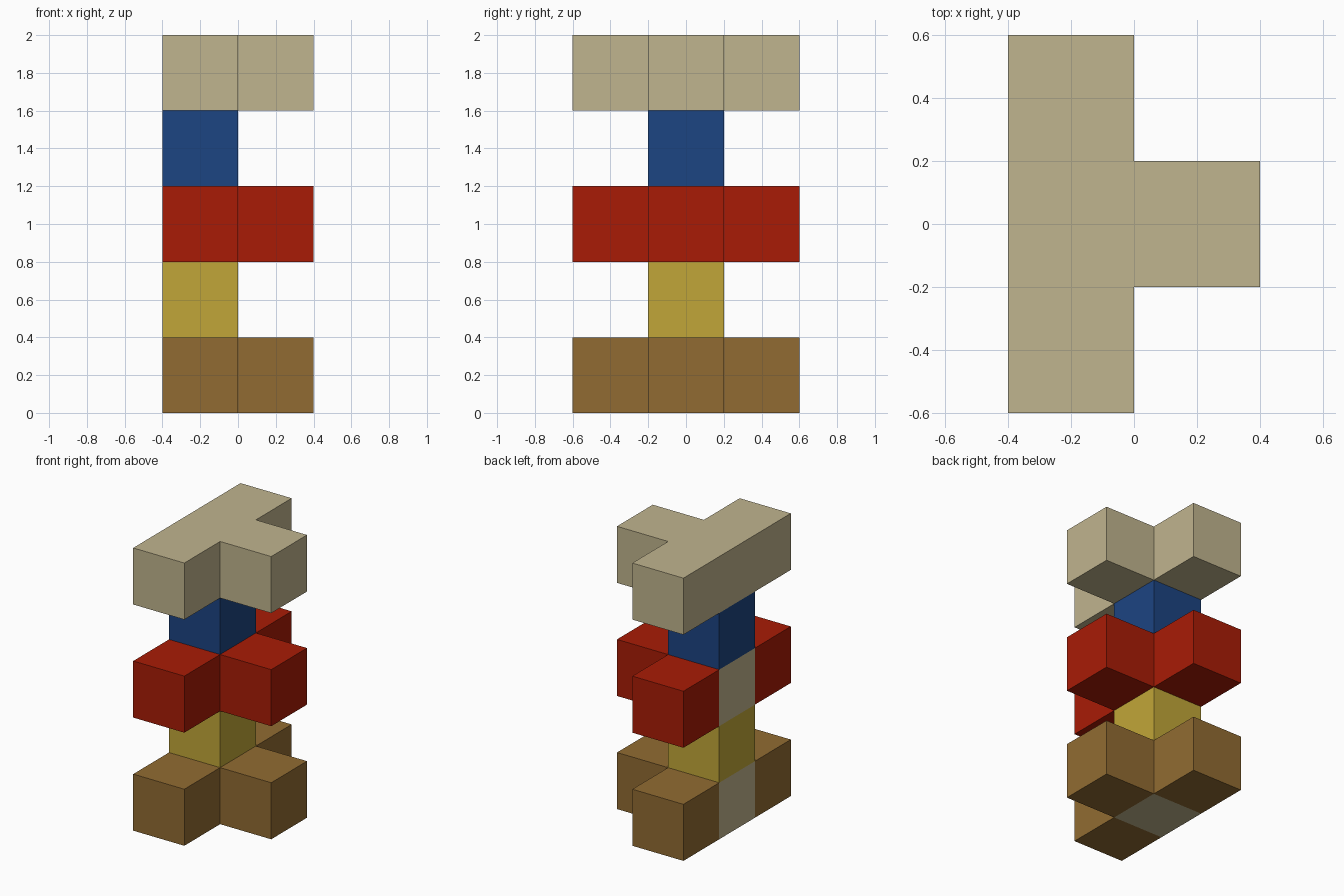
import bpy, bmesh

cube = bpy.data.objects.get("Cube")
if cube:
    bpy.data.objects.remove(cube, do_unlink=True)

S = 0.4            # edge of one block
CORE_X = -S / 2    # centre of the upright column


def material(name, rgb):
    mat = bpy.data.materials.new(name)
    mat.use_nodes = True
    color = (*[(c / 255) ** 2.2 for c in rgb], 1)
    mat.diffuse_color = color
    mat.node_tree.nodes["Principled BSDF"].inputs["Base Color"].default_value = color
    return mat


beige = material("beige", (191, 179, 141))
blue = material("blue", (34, 70, 129))
red = material("red", (167, 33, 14))
yellow = material("yellow", (192, 165, 59))
brown = material("brown", (144, 107, 53))


def add_object(name, bm, mat):
    bmesh.ops.recalc_face_normals(bm, faces=bm.faces)
    mesh = bpy.data.meshes.new(name)
    bm.to_mesh(mesh)
    bm.free()
    mesh.materials.append(mat)
    obj = bpy.data.objects.new(name, mesh)
    bpy.context.collection.objects.link(obj)
    return obj


def block(name, dx, dy, level, mat):
    """One cube, placed in block steps from the column."""
    bm = bmesh.new()
    bmesh.ops.create_cube(bm, size=S)
    obj = add_object(name, bm, mat)
    obj.location = (CORE_X + dx * S, dy * S, (level + 0.5) * S)


# Upright column of stacked blocks
for level, (name, mat) in enumerate([("base_core", beige), ("lower_post", yellow),
                                     ("middle_core", beige), ("upper_post", blue)]):
    block(name, 0, 0, level, mat)

# Three arms around the core of the base and middle tiers
for tier, level, mat in (("base", 0, brown), ("middle", 2, red)):
    for side, dx, dy in (("front", 0, -1), ("back", 0, 1), ("left", 1, 0)):
        block(f"{tier}_{side}_arm", dx, dy, level, mat)

# T-shaped cap, extruded from its outline
half = [(-S, -1.5 * S), (0, -1.5 * S), (0, -S / 2), (S, -S / 2)]
outline = half + [(x, -y) for x, y in reversed(half)]
bm = bmesh.new()
face = bm.faces.new([bm.verts.new((x, y, 4 * S)) for x, y in outline])
top = bmesh.ops.extrude_face_region(bm, geom=[face])["geom"]
bmesh.ops.translate(bm, vec=(0, 0, S), verts=[v for v in top if isinstance(v, bmesh.types.BMVert)])
add_object("top_cap", bm, beige)
